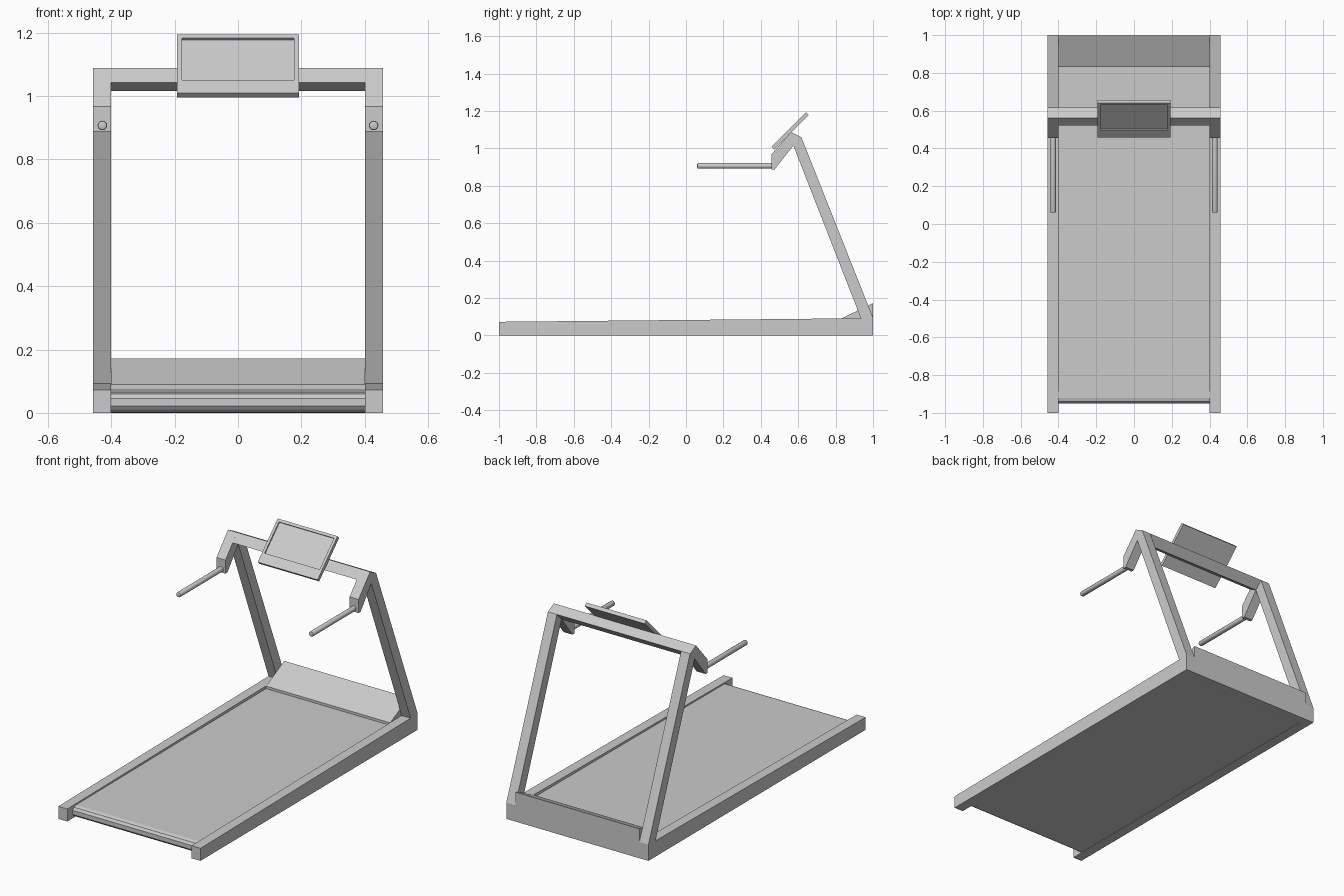
import bpy, bmesh, math
from mathutils import Vector, Matrix

if "Cube" in bpy.data.objects:
    bpy.data.objects.remove(bpy.data.objects["Cube"])


def extrude_profile(name, pts, x0, x1):
    """Solid made by sweeping a (y, z) outline along x."""
    bm = bmesh.new()
    face = bm.faces.new([bm.verts.new((x0, y, z)) for y, z in pts])
    res = bmesh.ops.extrude_face_region(bm, geom=[face])
    verts = [g for g in res["geom"] if isinstance(g, bmesh.types.BMVert)]
    bmesh.ops.translate(bm, verts=verts, vec=(x1 - x0, 0, 0))
    return finish(name, bm)


def finish(name, bm):
    bmesh.ops.recalc_face_normals(bm, faces=bm.faces)
    mesh = bpy.data.meshes.new(name)
    bm.to_mesh(mesh)
    bm.free()
    obj = bpy.data.objects.new(name, mesh)
    bpy.context.collection.objects.link(obj)
    return obj


def mirror_x(obj):
    obj.modifiers.new("Mirror", "MIRROR").use_axis[0] = True


# Side frame: floor rail, leaning post and down-turned arm in one outline
side = [(-1, 0), (1, 0), (1, 0.095), (0.617, 1.06), (0.562, 1.088),
        (0.456, 0.967), (0.456, 0.888), (0.474, 0.888), (0.574, 1.015),
        (0.935, 0.092), (-1, 0.073)]
mirror_x(extrude_profile("side_frame", side, 0.40, 0.458))

# Crossbar between the post tops
extrude_profile("crossbar", [(0.617, 1.06), (0.562, 1.088), (0.522, 1.042),
                             (0.574, 1.015)], -0.40, 0.40)

# Running deck with a rounded front roller end
deck = [(-0.92, 0.002), (-0.94, 0.01), (-0.95, 0.022), (-0.95, 0.046),
        (-0.94, 0.06), (-0.92, 0.066), (0.98, 0.076), (0.98, 0.002)]
extrude_profile("running_deck", deck, -0.40, 0.40)

# Motor cover wedge and back panel
cover = [(0.83, 0.07), (0.83, 0.09), (0.995, 0.171), (1.0, 0.171),
         (1.0, 0.0), (0.95, 0.0)]
extrude_profile("motor_cover", cover, -0.40, 0.40)

# Handles with softened tips
bm = bmesh.new()
spin = Matrix.Translation((0.428, 0.265, 0.907)) @ Matrix.Rotation(math.radians(90), 4, "X")
bmesh.ops.create_cone(bm, cap_ends=True, segments=16, radius1=0.015,
                      radius2=0.015, depth=0.41, matrix=spin)
tip = [e for e in bm.edges if all(v.co.y < 0.1 for v in e.verts)]
bmesh.ops.bevel(bm, geom=tip, offset=0.006, segments=2, profile=0.5, affect="EDGES")
handle = finish("handle", bm)
mirror_x(handle)
bpy.context.view_layer.objects.active = handle
handle.select_set(True)
bpy.ops.object.shade_smooth_by_angle(angle=math.radians(35))

# Console: tilted slab with a recessed screen
bm = bmesh.new()
w, h, t = 0.193, 0.26, 0.021
bmesh.ops.create_cube(bm, size=1, matrix=Matrix.Translation((0, h / 2, -t / 2))
                      @ Matrix.Diagonal((2 * w, h, t, 1)))
front = max(bm.faces, key=lambda f: f.calc_center_median().z)
bmesh.ops.inset_region(bm, faces=[front], thickness=0.022)
for v in front.verts:
    if v.co.y < h / 2:
        v.co.y = 0.058
res = bmesh.ops.extrude_discrete_faces(bm, faces=[front])
floor = res["faces"][0]
bmesh.ops.translate(bm, verts=floor.verts, vec=(0, 0, -0.008))
bmesh.ops.transform(bm, verts=bm.verts, matrix=Matrix.Translation((0, 0.457, 1.010))
                    @ Matrix.Rotation(math.radians(45), 4, "X"))
finish("console", bm)
